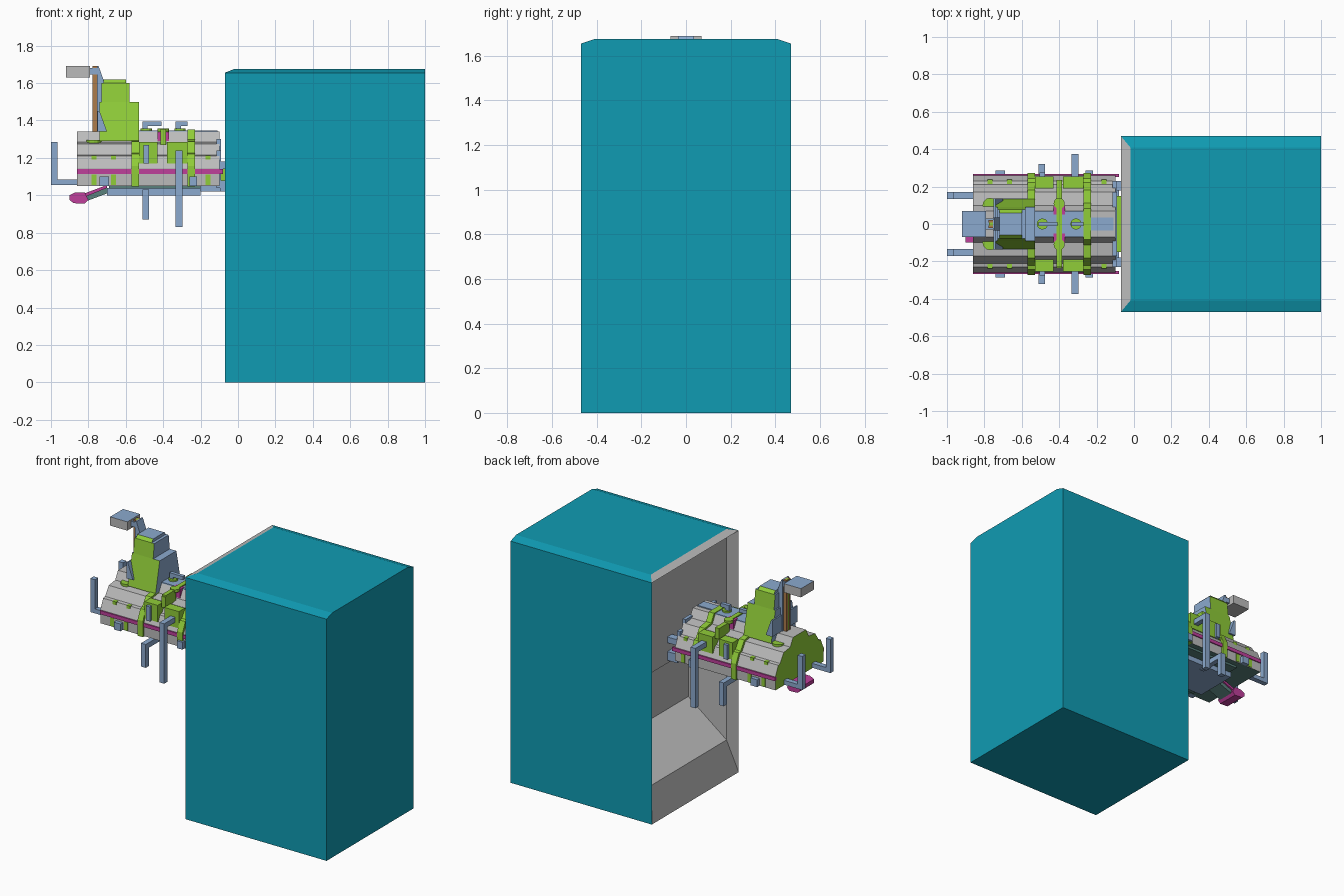
import bpy, bmesh, math
from mathutils import Matrix, Vector

if "Cube" in bpy.data.objects:
    bpy.data.objects.remove(bpy.data.objects["Cube"])


def material(name, rgb):
    m = bpy.data.materials.new(name)
    m.diffuse_color = (*rgb, 1)
    m.use_nodes = True
    m.node_tree.nodes["Principled BSDF"].inputs["Base Color"].default_value = m.diffuse_color
    return m


TEAL = material("teal", (0.005, 0.33, 0.45))
GREY = material("grey", (0.50, 0.50, 0.50))
GREEN = material("green", (0.28, 0.61, 0.04))
BLUE = material("steel_blue", (0.26, 0.40, 0.62))
PINK = material("magenta", (0.52, 0.05, 0.33))
SLATE = material("slate_green", (0.10, 0.22, 0.20))
BROWN = material("brown", (0.42, 0.20, 0.07))


def finish(name, bm, mats, rule=None):
    bmesh.ops.recalc_face_normals(bm, faces=bm.faces)
    if rule:
        for f in bm.faces:
            f.normal_update()
            f.material_index = rule(f)
    me = bpy.data.meshes.new(name)
    bm.to_mesh(me)
    bm.free()
    for m in mats:
        me.materials.append(m)
    ob = bpy.data.objects.new(name, me)
    bpy.context.collection.objects.link(ob)
    return ob


def loft(bm, a, b):
    """Closed solid between two matching loops."""
    va, vb = [bm.verts.new(p) for p in a], [bm.verts.new(p) for p in b]
    bm.faces.new(va)
    bm.faces.new(vb)
    for i in range(len(a)):
        j = (i + 1) % len(a)
        bm.faces.new((va[i], va[j], vb[j], vb[i]))


def boxes(name, mat, *dims, mirror=False):
    """Each dim is x0, x1, y0, y1, z0, z1; mirror repeats them across y."""
    bm = bmesh.new()
    for x0, x1, y0, y1, z0, z1 in dims:
        for s in ((1, -1) if mirror else (1,)):
            ring = [(x0, y0 * s), (x1, y0 * s), (x1, y1 * s), (x0, y1 * s)]
            loft(bm, [(x, y, z0) for x, y in ring], [(x, y, z1) for x, y in ring])
    return finish(name, bm, [mat])


def prism_x(name, half, x0, x1, mats, rule=None):
    """Extrude a symmetric (y, z) half profile along x."""
    prof = half + [(-y, z) for y, z in reversed(half)]
    bm = bmesh.new()
    loft(bm, [(x0, y, z) for y, z in prof], [(x1, y, z) for y, z in prof])
    return finish(name, bm, mats, rule)


def prism_y(name, prof, y0, y1, mats, rule=None):
    """Extrude an (x, z) profile along y."""
    bm = bmesh.new()
    loft(bm, [(x, y0, z) for x, z in prof], [(x, y1, z) for x, z in prof])
    return finish(name, bm, mats, rule)


def discs(name, mat, r, depth, *centres):
    bm = bmesh.new()
    for c in centres:
        bmesh.ops.create_cone(bm, cap_ends=True, segments=12, radius1=r, radius2=r,
                              depth=depth, matrix=Matrix.Translation(Vector(c)))
    return finish(name, bm, [mat])


# Cabinet: hollow block with a chamfered top and a recess facing -x
pts = {"rim_low": (-.07, .47, 0), "rim_top": (-.07, .47, 1.655),
       "in_low": (-.02, .41, .23), "in_mid": (-.02, .41, 1.0), "in_top": (-.02, .41, 1.675),
       "deep_low": (.27, .41, .45), "deep_top": (.27, .41, 1.0),
       "back_low": (1, .47, 0), "back_side": (1, .47, 1.655), "back_top": (1, .41, 1.675)}
bm = bmesh.new()
V = {s: {k: bm.verts.new((x, y * s, z)) for k, (x, y, z) in pts.items()} for s in (1, -1)}


def face(verts, idx):
    bm.faces.new(verts).material_index = idx


for s in (1, -1):
    for idx, keys in ((0, "rim_low back_low back_side rim_top"),
                      (0, "rim_top back_side back_top in_top"),
                      (1, "rim_low rim_top in_top in_mid in_low"),
                      (1, "in_low in_mid deep_top deep_low")):
        face([V[s][k] for k in keys.split()], idx)
for idx, a, b in ((0, "rim_low", "back_low"), (0, "in_top", "back_top"),
                  (1, "rim_low", "in_low"), (1, "rim_top", "in_top"),
                  (1, "in_low", "deep_low"), (1, "deep_low", "deep_top"),
                  (1, "deep_top", "in_mid"), (1, "in_mid", "in_top")):
    face([V[1][a], V[1][b], V[-1][b], V[-1][a]], idx)
face([V[s][k] for s, k in ((1, "back_low"), (1, "back_side"), (1, "back_top"),
                           (-1, "back_top"), (-1, "back_side"), (-1, "back_low"))], 0)
finish("cabinet", bm, [TEAL, GREY])

# Machine body: stepped barrel, green end caps, slate underside
body = [(.07, 1.34), (.10, 1.285), (.17, 1.275), (.21, 1.215), (.23, 1.21),
        (.26, 1.145), (.26, 1.05)]


def body_rule(f):
    return 1 if f.normal.x < -.9 else 2 if f.normal.z < -.9 else 0


prism_x("body", body, -.86, -.10, [GREY, GREEN, SLATE], body_rule)
strap = [(y + .012, z + (.012 if z > 1.1 else -.003)) for y, z in body]
for i, x in enumerate((-.55, -.25)):
    prism_x(f"strap_{i + 1}", strap, x - .02, x + .02, [GREEN])

# Side rails and coloured patches
boxes("side_rail", PINK, (-.86, -.08, .25, .267, 1.115, 1.14), mirror=True)
boxes("side_patch", GREEN, *[(x - .014, x + .014, y0, y1, z0, z1) for x in (-.77, -.665, -.16)
                             for y0, y1, z0, z1 in ((.21, .238, 1.16, 1.214),
                                                    (.24, .264, 1.055, 1.112))], mirror=True)
discs("top_cap", GREEN, .04, .02, (-.77, .10, 1.286), (-.77, -.10, 1.286))

# Middle unit between the straps
boxes("side_block", GREEN, (-.53, -.43, .19, .255, 1.17, 1.285),
      (-.38, -.27, .19, .255, 1.17, 1.285), mirror=True)
boxes("deck_plate", BLUE, (-.53, -.27, -.07, .07, 1.33, 1.347), (-.27, -.11, -.035, .035, 1.33, 1.347))
boxes("cross_bar", GREEN, (-.415, -.385, -.23, .13, 1.335, 1.355))
boxes("cross_bar_end", GREEN, (-.415, -.385, .12, .235, 1.27, 1.345), mirror=True)
boxes("side_insert", PINK, (-.43, -.37, .05, .10, 1.29, 1.35), mirror=True)
discs("deck_disc", GREEN, .03, .02, (-.49, 0, 1.348), (-.31, 0, 1.348),
      (-.40, .11, 1.348), (-.40, -.11, 1.348))
boxes("top_hook", BLUE, (-.51, -.485, -.012, .012, 1.34, 1.395), (-.485, -.41, -.012, .012, 1.37, 1.395),
      (-.335, -.305, -.012, .012, 1.34, 1.395), (-.305, -.27, -.012, .012, 1.37, 1.395))

# Outer levers and tabs
boxes("short_lever", BLUE, (-.51, -.475, .285, .32, .87, 1.03),
      (-.51, -.475, .10, .30, .995, 1.03), mirror=True)
boxes("short_handle", BLUE, (-.505, -.475, .25, .275, 1.17, 1.27), mirror=True)
boxes("long_lever", BLUE, (-.333, -.297, .34, .375, .83, 1.24),
      (-.333, -.297, .20, .35, 1.205, 1.24), mirror=True)
boxes("side_tab", BLUE, (-.74, -.69, .25, .287, 1.05, 1.10),
      (-.26, -.22, .25, .287, 1.05, 1.10), mirror=True)

# Left end prongs
for s in (1, -1):
    y = .152 * s
    prism_y("prong", [(-1, 1.055), (-.82, 1.055), (-.82, 1.085), (-.965, 1.085),
                      (-.965, 1.285), (-1, 1.285)], y - .018, y + .018, [BLUE])

# Tower: blue core with green sloping sides
def tower_tier(name, x0, x1, w0, w1, z0, z1):
    b = bmesh.new()
    loft(b, [(x0, w0, z0), (x1, w0, z0), (x1, -w0, z0), (x0, -w0, z0)],
         [(x0, w1, z1), (x1, w1, z1), (x1, -w1, z1), (x0, -w1, z1)])
    finish(name, b, [BLUE, GREEN], lambda f: int(abs(f.normal.y) > .5))


tower_tier("tower_base", -.74, -.53, .135, .09, 1.29, 1.50)
tower_tier("tower_upper", -.73, -.58, .09, .078, 1.50, 1.60)
tower_tier("tower_cap", -.72, -.60, .078, .06, 1.60, 1.62)
prism_y("tower_brace", [(-.75, 1.34), (-.70, 1.34), (-.74, 1.45), (-.75, 1.45)], -.137, .137, [BLUE])

# Post, cables and head
prism_y("post", [(-.755, 1.33), (-.72, 1.33), (-.72, 1.62), (-.745, 1.69), (-.755, 1.69)],
        -.035, .035, [BLUE])
boxes("cable", BROWN, (-.777, -.755, .008, .022, 1.33, 1.69), mirror=True)
boxes("cable_cover", GREEN, (-.775, -.755, -.008, .008, 1.33, 1.69))
boxes("neck", BLUE, (-.80, -.75, -.03, .03, 1.645, 1.68))
prism_y("head", [(-.92, 1.63), (-.79, 1.63), (-.79, 1.69), (-.92, 1.69)], -.07, .07,
        [GREY, BLUE], lambda f: int(f.normal.z > .9))

# Underside tray and angled nozzle
boxes("tray", BLUE, (-.70, -.20, -.15, .15, 1.0, 1.04), (-.20, -.08, -.20, .20, 1.02, 1.05))
boxes("tray_lid", SLATE, (-.69, -.20, -.22, .22, 1.035, 1.052))
prism_y("nozzle_arm", [(-.70, 1.05), (-.70, 1.01), (-.82, .965), (-.82, 1.0)], -.08, .03, [SLATE])
prism_y("nozzle_stripe", [(-.70, 1.055), (-.70, 1.04), (-.82, .99), (-.82, 1.01)], -.09, .04, [PINK])
prism_y("nozzle_tip", [(-.90, .975), (-.88, .958), (-.82, .955), (-.80, .975),
                       (-.82, 1.015), (-.87, 1.015), (-.90, 1.0)], -.10, .05, [PINK])

# Coupling to the cabinet
boxes("end_frame", BLUE, (-.115, -.092, .17, .23, 1.04, 1.24), (-.115, -.092, 0, .17, 1.20, 1.30),
      mirror=True)
boxes("coupling_bar", GREEN, (-.095, -.06, -.15, .15, 1.05, 1.175))
boxes("coupling_arm", BLUE, (-.095, -.02, .18, .23, 1.02, 1.08),
      (-.095, -.02, .18, .23, 1.14, 1.18), mirror=True)
